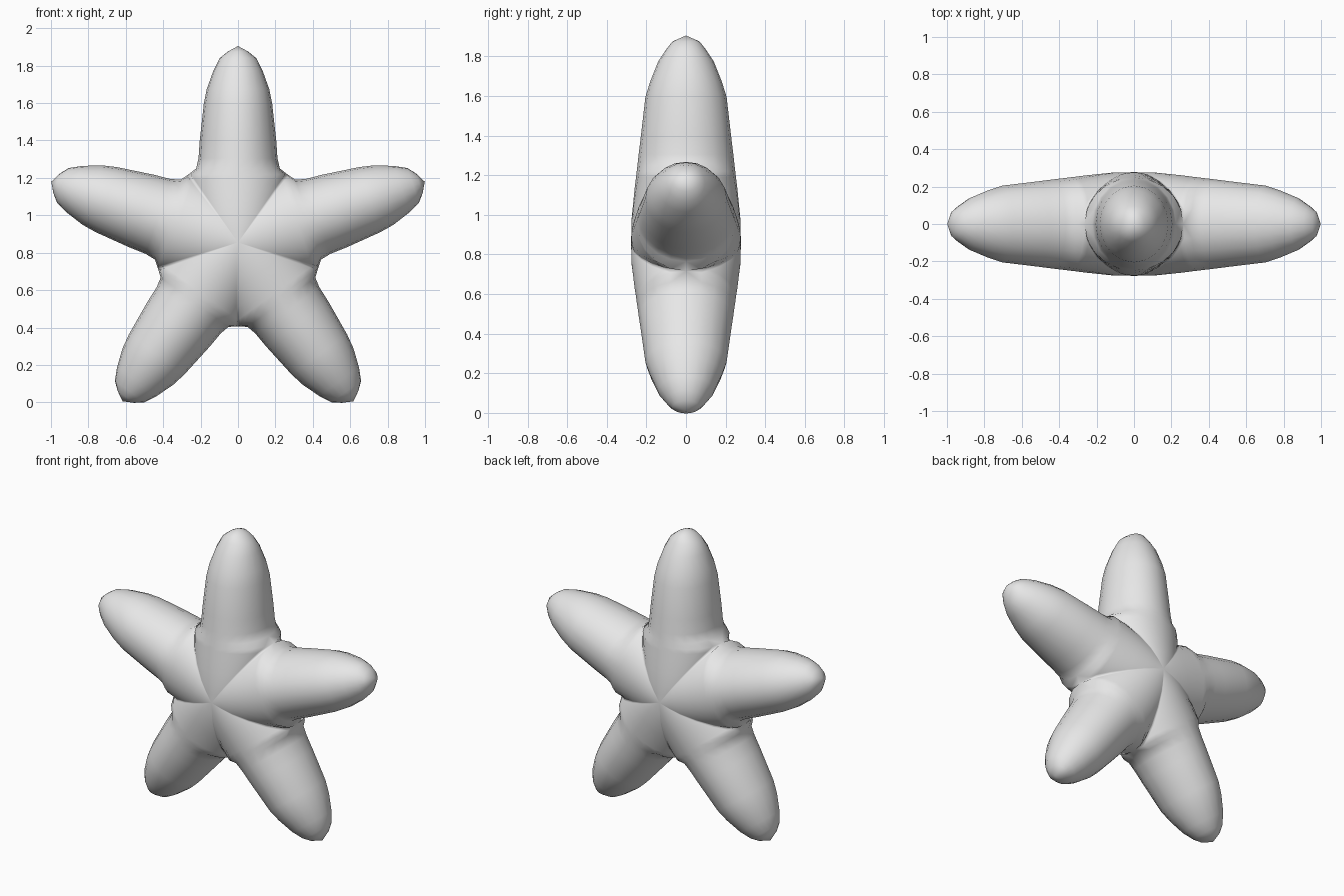
import bpy, bmesh, math
from mathutils import Vector

if "Cube" in bpy.data.objects:
    bpy.data.objects.remove(bpy.data.objects["Cube"])

CENTRE_Z = 0.855
SLOPE = math.tan(math.radians(36))   # neighbouring arms meet at 36 degrees
SEGS = 10                            # facets over each half of an arm

# (distance from centre, half width, half depth) where the arms merge
ROOT = [(0.06, 0.264, 0.276), (0.12, 0.264, 0.275), (0.2, 0.264, 0.267),
        (0.28, 0.264, 0.259), (0.335, 0.264, 0.252), (0.364, 0.2645, 0.249)]
# and along the free arm
ARM = [(0.395, 0.224, 0.245), (0.45, 0.211, 0.239), (0.54, 0.205, 0.228),
       (0.74, 0.183, 0.205), (0.82, 0.167, 0.18), (0.92, 0.131, 0.14),
       (0.985, 0.098, 0.096), (1.02, 0.055, 0.068)]
TIP = 1.05

bm = bmesh.new()


def half_arm(angle, side):
    """Front (side -1) or back (side 1) half of one arm."""
    axis = Vector((math.cos(angle), 0, math.sin(angle)))
    across = Vector((-math.sin(angle), 0, math.cos(angle)))

    def vert(along, lateral, y):
        p = axis * along + across * lateral
        return bm.verts.new((p.x, side * y, p.z + CENTRE_Z))

    rows = []
    for a, w, h in ROOT + ARM:
        limit = min(w, a * SLOPE)
        row = []
        for k in range(SEGS + 1):
            t = limit * math.cos(math.pi * k / SEGS)
            y = h * math.sqrt(max(0, 1 - (t / w) ** 2))
            if a >= 0.364 and k in (0, SEGS):
                y = 0
            row.append(vert(a, t, y))
        rows.append(row)
    hub, tip = vert(0, 0, 0.277), vert(TIP, 0, 0)
    for k in range(SEGS):
        bm.faces.new((hub, rows[0][k], rows[0][k + 1]))
        bm.faces.new((tip, rows[-1][k + 1], rows[-1][k]))
        for r, s in zip(rows, rows[1:]):
            bm.faces.new((r[k], s[k], s[k + 1], r[k + 1]))


for i in range(5):
    for side in (-1, 1):
        half_arm(math.radians(90 + 72 * i), side)

# weld the arms into one closed skin
bmesh.ops.remove_doubles(bm, verts=bm.verts, dist=0.002)
bmesh.ops.recalc_face_normals(bm, faces=bm.faces)
for f in bm.faces:
    f.smooth = True

mesh = bpy.data.meshes.new("star_body")
bm.to_mesh(mesh)
bm.free()
star = bpy.data.objects.new("star_body", mesh)
bpy.context.collection.objects.link(star)

grey = bpy.data.materials.new("light_grey")
grey.diffuse_color = (0.8, 0.8, 0.8, 1)
grey.use_nodes = True
grey.node_tree.nodes["Principled BSDF"].inputs["Base Color"].default_value = grey.diffuse_color
mesh.materials.append(grey)
